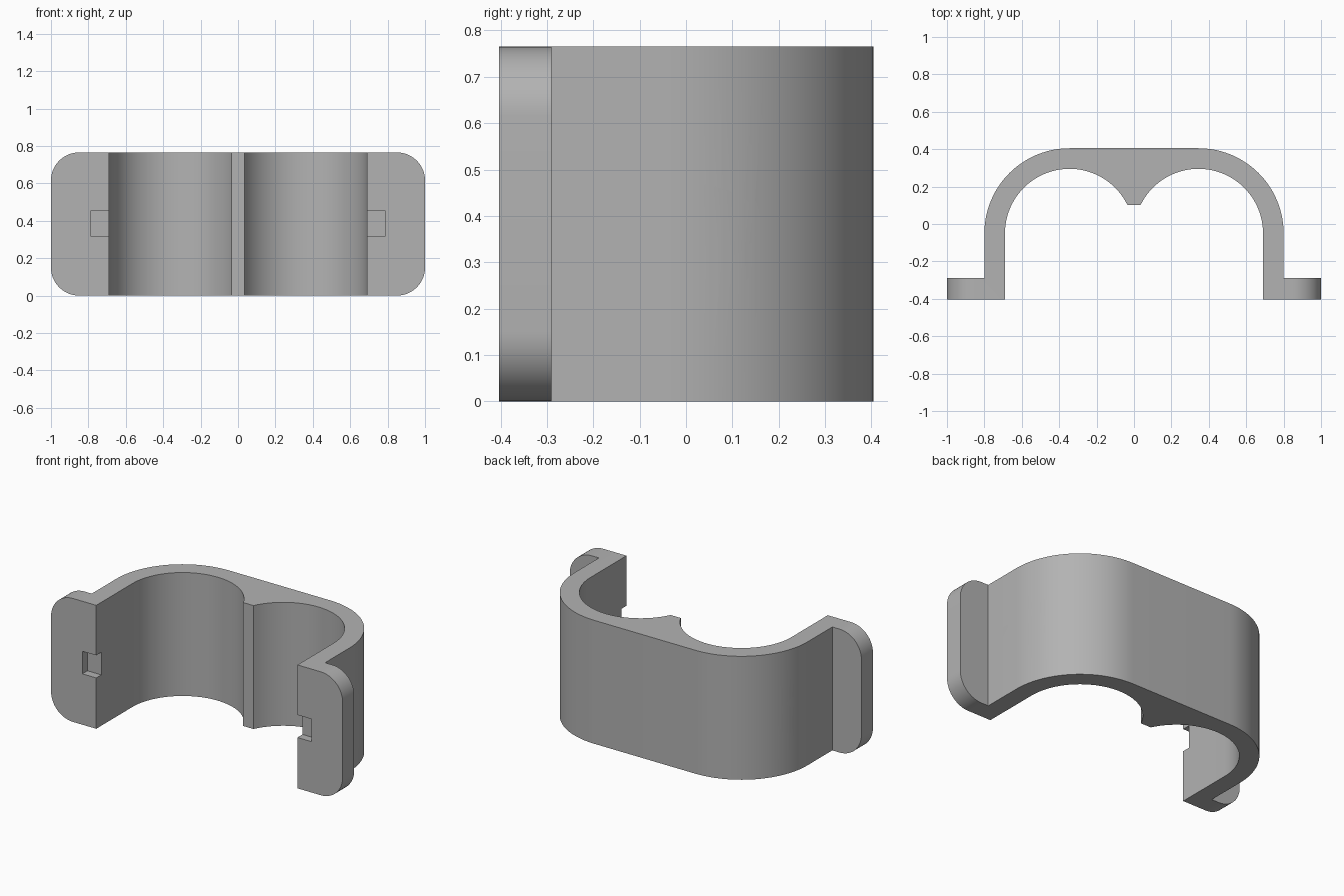
import bpy, bmesh
from math import sin, cos, pi, asin, radians

if "Cube" in bpy.data.objects:
    bpy.data.objects.remove(bpy.data.objects["Cube"], do_unlink=True)

HEIGHT, MID = 0.765, 0.3825
FRONT, FLANGE_BACK = -0.403, -0.29
CX, CY = 0.345, -0.05            # centre of each pipe seat
R_IN, R_OUT = 0.345, 0.455
HOLE_X = 0.86

grey = bpy.data.materials.new("plain grey")
grey.use_nodes = True
colour = (0.45, 0.45, 0.45, 1)
grey.diffuse_color = colour
grey.node_tree.nodes["Principled BSDF"].inputs["Base Color"].default_value = colour


def arc(radius, start, end, steps):
    angles = [start + (end - start) * i / steps for i in range(steps + 1)]
    return [(CX + radius * cos(a), CY + radius * sin(a)) for a in angles]


def finish(bm, name):
    bmesh.ops.recalc_face_normals(bm, faces=bm.faces)
    mesh = bpy.data.meshes.new(name)
    bm.to_mesh(mesh)
    bm.free()
    mesh.materials.append(grey)
    obj = bpy.data.objects.new(name, mesh)
    bpy.context.collection.objects.link(obj)
    return obj


def box(name, lo, hi):
    bm = bmesh.new()
    bmesh.ops.create_cube(bm, size=1)
    for v in bm.verts:
        v.co = [lo[i] if v.co[i] < 0 else hi[i] for i in range(3)]
    return finish(bm, name)


def rod(name, x, radius, y0, y1):
    bm = bmesh.new()
    bmesh.ops.create_cone(bm, cap_ends=True, segments=64, radius1=radius,
                          radius2=radius, depth=y1 - y0)
    for v in bm.verts:
        px, py, pz = v.co
        v.co = (x + px, (y0 + y1) / 2 + pz, MID + py)
    return finish(bm, name)


# Clamp outline: half profile from the centre rib to the flange and back
cusp = pi - asin(0.151 / R_IN)
half = arc(R_IN, cusp, 0, 40)
half += [(0.69, FRONT), (1, FRONT), (1, FLANGE_BACK), (0.8, FLANGE_BACK)]
half += arc(R_OUT, 0, pi / 2, 28)
outline = half + [(-x, y) for x, y in reversed(half)]

bm = bmesh.new()
base = bm.faces.new([bm.verts.new((x, y, 0)) for x, y in outline])
top = bmesh.ops.extrude_face_region(bm, geom=[base])["geom"]
bmesh.ops.translate(bm, vec=(0, 0, HEIGHT),
                    verts=[g for g in top if isinstance(g, bmesh.types.BMVert)])

# Rounded flange corners
corners = [e for e in bm.edges if all(abs(v.co.x) > 0.99 for v in e.verts)
           and abs(e.verts[0].co.z - e.verts[1].co.z) < 0.01]
bmesh.ops.bevel(bm, geom=corners, offset=0.15, segments=14, profile=0.5,
                affect='EDGES')
clamp = finish(bm, "double_pipe_clamp")

# Screw holes, screwdriver grooves and inner notches
cutters = []
for side, s in (("left", 1), ("right", -1)):
    cutters.append(rod(side + "_screw_groove_cutter", s * HOLE_X, 0.11,
                       FLANGE_BACK - 0.025, 0.5))
    cutters.append(rod(side + "_screw_hole_cutter", s * HOLE_X, 0.063, -0.5, -0.2))
    xs = sorted((s * 0.6, s * 0.785))
    cutters.append(box(side + "_notch_cutter", (xs[0], -0.5, 0.315),
                       (xs[1], FRONT + 0.05, 0.455)))

for cutter in cutters:
    mod = clamp.modifiers.new(cutter.name, 'BOOLEAN')
    mod.operation = 'DIFFERENCE'
    mod.solver = 'EXACT'
    mod.object = cutter

bpy.context.view_layer.objects.active = clamp
clamp.select_set(True)
for mod in list(clamp.modifiers):
    bpy.ops.object.modifier_apply(modifier=mod.name)
for cutter in cutters:
    bpy.data.objects.remove(cutter, do_unlink=True)

bpy.ops.object.shade_smooth_by_angle(angle=radians(30))
